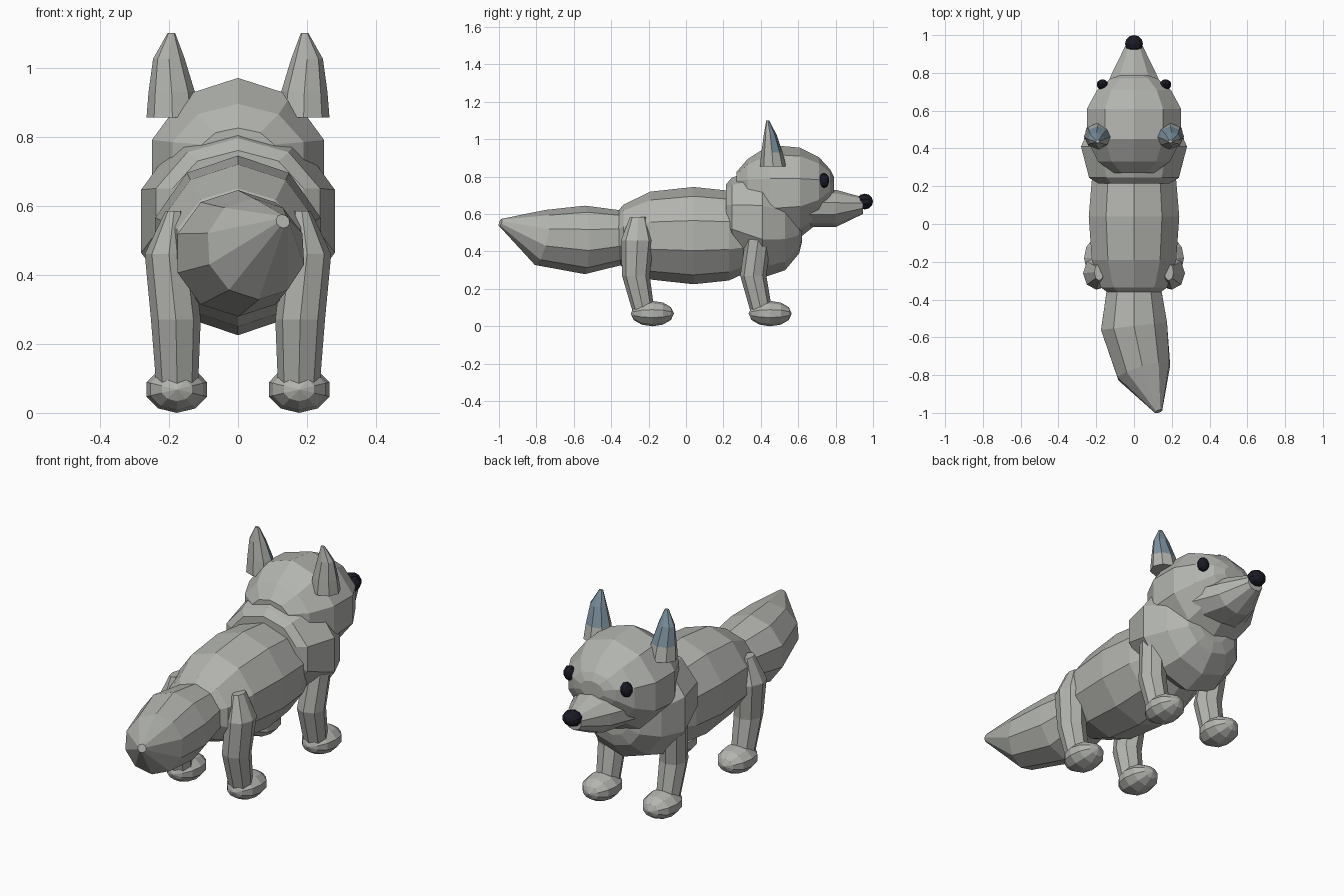
import bpy
import bmesh
import math
from mathutils import Vector

if "Cube" in bpy.data.objects:
    bpy.data.objects.remove(bpy.data.objects["Cube"], do_unlink=True)


def material(name, color):
    mat = bpy.data.materials.new(name)
    mat.use_nodes = True
    rgba = (*color, 1)
    mat.diffuse_color = rgba
    mat.node_tree.nodes["Principled BSDF"].inputs["Base Color"].default_value = rgba
    return mat


FUR = material("grey fur", (0.45, 0.46, 0.43))
INNER_EAR = material("blue grey inner ear", (0.20, 0.28, 0.34))
BLACK = material("black", (0.01, 0.01, 0.018))


def loft(name, rings, axis="Y", sides=10, mats=(FUR,), paint=None):
    """Skin rings of (centre, half width, half depth). Axis is Y, Z or PATH."""
    bm = bmesh.new()
    loops = []
    for i, (center, wide, deep) in enumerate(rings):
        if axis == "PATH":
            before = Vector(rings[max(i - 1, 0)][0])
            after = Vector(rings[min(i + 1, len(rings) - 1)][0])
            normal = (after - before).normalized()
            side = Vector((0, 0, 1)).cross(normal).normalized()
            up = normal.cross(side)
        else:
            side = Vector((1, 0, 0))
            up = Vector((0, 0, 1)) if axis == "Y" else Vector((0, 1, 0))
        loop = []
        for k in range(sides):
            a = math.tau * k / sides
            offset = side * wide * math.sin(a) + up * deep * math.cos(a)
            loop.append(bm.verts.new(Vector(center) + offset))
        loops.append(loop)
    for low, high in zip(loops, loops[1:]):
        for k in range(sides):
            n = (k + 1) % sides
            bm.faces.new((low[k], low[n], high[n], high[k]))
    bm.faces.new(loops[0])
    bm.faces.new(loops[-1])
    bmesh.ops.recalc_face_normals(bm, faces=bm.faces)
    if paint:
        for face in bm.faces:
            face.material_index = paint(face)
    mesh = bpy.data.meshes.new(name)
    bm.to_mesh(mesh)
    bm.free()
    for mat in mats:
        mesh.materials.append(mat)
    obj = bpy.data.objects.new(name, mesh)
    bpy.context.collection.objects.link(obj)
    return obj


def ball(name, center, size, mat, steps=6):
    """Faceted ellipsoid with its poles along the body's length."""
    x, y, z = center
    rings = []
    for i in range(steps + 1):
        a = math.pi * i / steps
        r = max(math.sin(a), 0.02)
        rings.append(((x, y - size[1] * math.cos(a), z), size[0] * r, size[2] * r))
    return loft(name, rings, mats=(mat,))


def spine(profile):
    """Rings on the centre line from (y, z, half width, half height)."""
    return [((0, y, z), w, h) for y, z, w, h in profile]


# Trunk, chest ruff, head and snout
loft("body", spine([
    (-0.36, 0.48, 0.15, 0.14), (-0.335, 0.48, 0.185, 0.17),
    (-0.19, 0.485, 0.235, 0.235), (0.04, 0.485, 0.252, 0.26),
    (0.23, 0.485, 0.235, 0.24), (0.36, 0.485, 0.18, 0.18)]))
loft("chest", spine([
    (0.215, 0.60, 0.20, 0.16), (0.245, 0.585, 0.25, 0.21),
    (0.41, 0.555, 0.295, 0.295), (0.53, 0.54, 0.24, 0.24),
    (0.605, 0.53, 0.16, 0.14), (0.62, 0.53, 0.09, 0.08)]))
loft("head", spine([
    (0.27, 0.755, 0.11, 0.07), (0.33, 0.735, 0.20, 0.16),
    (0.45, 0.71, 0.262, 0.26), (0.61, 0.715, 0.262, 0.24),
    (0.71, 0.73, 0.205, 0.175), (0.77, 0.75, 0.13, 0.09),
    (0.79, 0.755, 0.07, 0.045)]))
loft("snout", spine([
    (0.58, 0.63, 0.17, 0.06), (0.64, 0.63, 0.19, 0.10),
    (0.80, 0.63, 0.122, 0.10), (0.945, 0.645, 0.047, 0.045)]))
ball("nose", (0, 0.955, 0.667), (0.05, 0.045, 0.042), BLACK)

# Tail curving up and to one side
loft("tail", [
    ((0, -0.25, 0.475), 0.12, 0.12), ((0, -0.34, 0.475), 0.15, 0.145),
    ((0, -0.54, 0.462), 0.185, 0.183), ((0.052, -0.78, 0.475), 0.15, 0.15),
    ((0.13, -0.992, 0.555), 0.021, 0.021)], axis="PATH")


def ear_paint(face):
    c = face.calc_center_median()
    return 1 if face.normal.y > 0.3 and c.z > 0.94 else 0


# Paired parts, one on each side
for side, s in (("left", -1), ("right", 1)):
    ball(f"{side}_eye", (s * 0.167, 0.738, 0.78), (0.032, 0.028, 0.04), BLACK)
    loft(f"{side}_ear", [
        ((s * 0.19, 0.465, 0.855), 0.075, 0.07),
        ((s * 0.192, 0.46, 0.93), 0.067, 0.057),
        ((s * 0.2, 0.45, 1.025), 0.046, 0.034),
        ((s * 0.193, 0.437, 1.1), 0.011, 0.008)],
        axis="Z", sides=8, mats=(FUR, INNER_EAR), paint=ear_paint)
    loft(f"{side}_front_leg", [
        ((s * 0.19, 0.39, 0.52), 0.06, 0.06),
        ((s * 0.2, 0.385, 0.46), 0.066, 0.068),
        ((s * 0.18, 0.36, 0.27), 0.072, 0.07),
        ((s * 0.176, 0.405, 0.07), 0.06, 0.058)], axis="Z", sides=8)
    loft(f"{side}_back_leg", [
        ((s * 0.185, -0.255, 0.585), 0.025, 0.045),
        ((s * 0.2, -0.26, 0.46), 0.07, 0.087),
        ((s * 0.18, -0.268, 0.27), 0.072, 0.074),
        ((s * 0.176, -0.225, 0.07), 0.06, 0.058)], axis="Z", sides=8)
    for end, y in (("front", 0.45), ("back", -0.18)):
        ball(f"{side}_{end}_paw", (s * 0.177, y, 0.068), (0.092, 0.115, 0.068), FUR)
